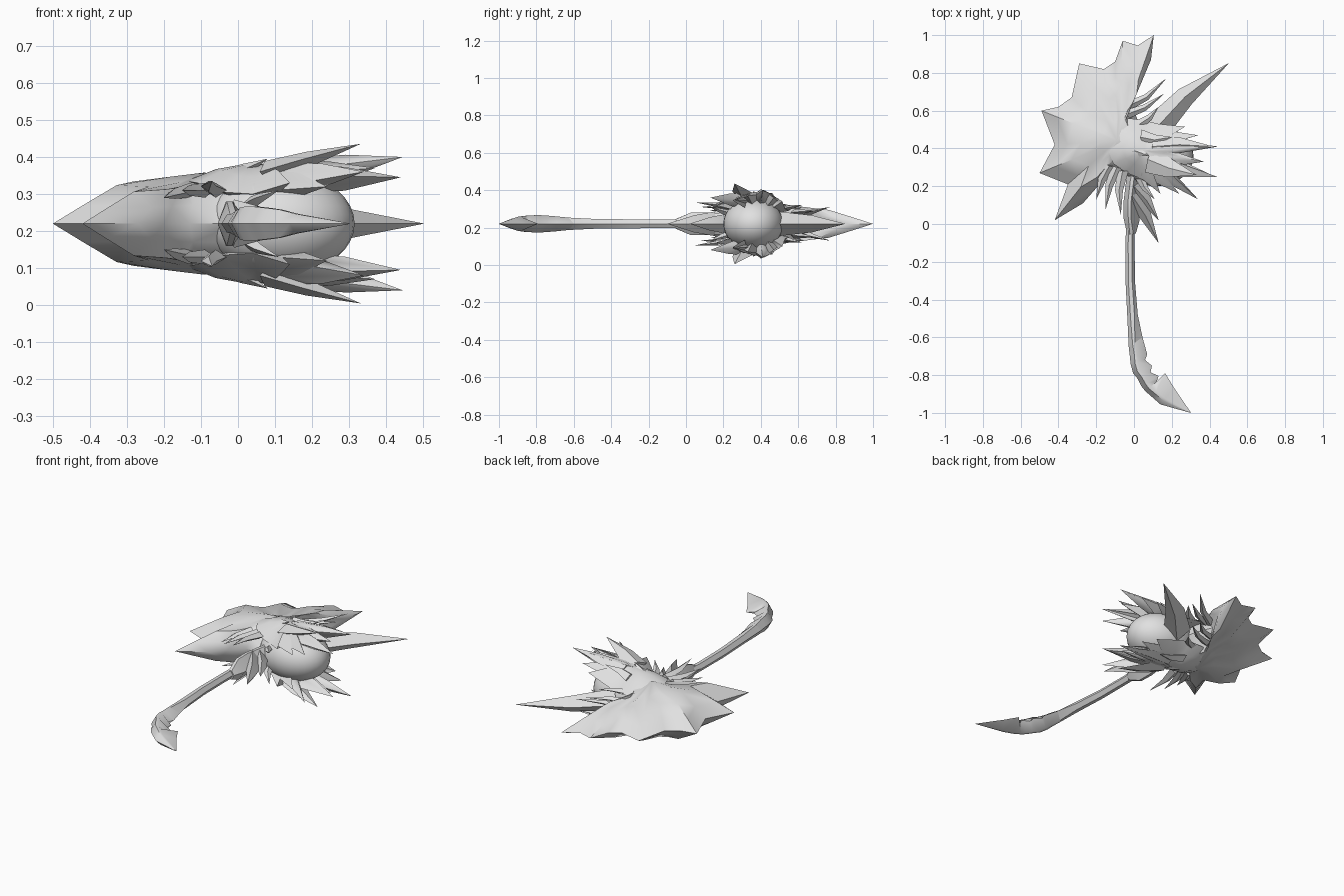
import bpy, bmesh
from mathutils import Vector

if "Cube" in bpy.data.objects:
    bpy.data.objects.remove(bpy.data.objects["Cube"])

MID = 0.22  # height of the symmetry plane
GREY = (0.75, 0.75, 0.75, 1)
steel = bpy.data.materials.new("pale_grey")
steel.use_nodes = True
steel.diffuse_color = GREY
steel.node_tree.nodes["Principled BSDF"].inputs["Base Color"].default_value = GREY


def finish(name, bm, angle):
    bmesh.ops.recalc_face_normals(bm, faces=bm.faces)
    mesh = bpy.data.meshes.new(name)
    bm.to_mesh(mesh)
    bm.free()
    mesh.materials.append(steel)
    ob = bpy.data.objects.new(name, mesh)
    ob.location.z = MID
    bpy.context.collection.objects.link(ob)
    bpy.ops.object.select_all(action='DESELECT')
    ob.select_set(True)
    bpy.context.view_layer.objects.active = ob
    bpy.ops.object.shade_smooth_by_angle(angle=angle)


def bridge(bm, a, b):
    n = len(a)
    for i in range(n):
        bm.faces.new((a[i], a[(i + 1) % n], b[(i + 1) % n], b[i]))


def add_fan(bm, edge, rings, peak):
    """Skin inward from an edge loop over rings of points to a peak."""
    last = edge
    for ring in rings:
        loop = [bm.verts.new(p) for p in ring]
        bridge(bm, last, loop)
        last = loop
    top = bm.verts.new(peak)
    for i in range(len(last)):
        bm.faces.new((last[i], last[(i + 1) % len(last)], top))


def add_loft(bm, rings):
    """Skin a list of equal closed rings and cap both ends."""
    loops = [[bm.verts.new(p) for p in ring] for ring in rings]
    for a, b in zip(loops, loops[1:]):
        bridge(bm, a, b)
    bm.faces.new(loops[0])
    bm.faces.new(loops[-1])


def add_spike(bm, base, tip, width, thick, bend):
    """Diamond-section thorn, bent sideways in the flat plane."""
    base, tip = Vector(base), Vector(tip)
    along = (tip - base).normalized()
    side = along.cross(Vector((0, 0, 1))).normalized()
    up = side.cross(along)
    rings = []
    for t, s in ((0, 1), (0.45, 0.7), (1, 0.01)):
        c = base.lerp(tip, t) + side * bend * 4 * t * (1 - t)
        rings.append([c + side * width * s, c + up * thick * s,
                      c - side * width * s, c - up * thick * s])
    add_loft(bm, rings)


def spikes(name, rows, mirrored=True):
    bm = bmesh.new()
    for base, tip, w, t, bend in rows:
        for s in ((1, -1) if mirrored else (1,)):
            add_spike(bm, (base[0], base[1], s * base[2]), (tip[0], tip[1], s * tip[2]), w, t, bend)
    finish(name, bm, 0.4)


# Jagged blade: sharp rim rising over rings to a thick neck
rim = [(-.42, .02), (-.35, .21), (-.5, .27), (-.42, .42), (-.49, .6), (-.4, .62), (-.33, .67),
       (-.29, .85), (-.16, .82), (-.1, .86), (-.06, .97), (.02, .945), (.105, 1), (.09, .87),
       (.05, .78), (0, .7), (-.02, .65), (.02, .55), (.05, .4), (0, .27), (-.13, .26),
       (-.2, .19), (-.27, .11)]
core = Vector((-.09, .44))
bm = bmesh.new()
edge = [bm.verts.new((x, y, 0)) for x, y in rim]
for s in (1, -1):
    rings = []
    for t, h in ((.2, .055), (.42, .114), (.75, .128)):
        ring = []
        for x, y in rim:
            p = Vector((x, y)).lerp(core, t)
            ring.append((p.x, p.y, s * h * (1 - .35 * abs(y - .42) / .58)))
        rings.append(ring)
    add_fan(bm, edge, rings, (core.x, core.y, s * .138))
finish("jagged_blade", bm, 0.8)

# Round orb held inside the head
bm = bmesh.new()
for v in bmesh.ops.create_uvsphere(bm, u_segments=32, v_segments=18, radius=1)["verts"]:
    v.co = Vector((.115 + .2 * v.co.x, .36 + .16 * v.co.y, .14 * v.co.z))
finish("orb", bm, 1.0)

# Covers clasping the orb above and below, fringed with feathered points
fringe = [(-.14, .4, .115), (-.1, .5, .105), (-.03, .56, .08), (.05, .55, .07), (.13, .53, .08),
          (.27, .515, .12), (.21, .49, .125), (.34, .47, .14), (.24, .44, .15),
          (.445, .41, .18), (.24, .375, .155), (.37, .33, .15), (.24, .31, .14),
          (.44, .25, .125), (.23, .25, .13), (.34, .13, .14), (.17, .22, .11),
          (.24, .16, .1), (.1, .225, .09), (.14, .16, .11), (.04, .24, .08),
          (-.04, .27, .085), (-.11, .32, .11)]
bm = bmesh.new()
hub = Vector((.06, .39, .16))
for s in (1, -1):
    edge = [bm.verts.new((x, y, s * z)) for x, y, z in fringe]
    for mid, lift, top in ((.4, .014, .16), (.4, -.022, .09)):
        rings = []
        for t, rise in ((mid, lift), (.7, lift * .8)):
            ring = []
            for p in fringe:
                q = Vector(p).lerp(Vector((hub.x, hub.y, top)), t)
                ring.append((q.x, q.y, s * (q.z + rise)))
            rings.append(ring)
        add_fan(bm, edge, rings, (hub.x, hub.y, s * top))
finish("head_covers", bm, 0.9)

# Raised thorns sweeping back over the covers
spikes("crest_thorns", [
    ((.08, .34, .14), (.33, .26, .215), .07, .03, .01),
    ((.1, .41, .14), (.42, .41, .18), .055, .03, -.01),
    ((.12, .31, .12), (.41, .26, .13), .05, .03, -.01),
    ((.04, .46, .13), (.2, .46, .165), .04, .025, .015),
    ((-.04, .38, .12), (.08, .36, .175), .04, .025, -.015),
])

# Small thorns between blade and grip, and above the head
spikes("neck_thorns", [
    ((-.09, .3, .09), (-.15, .08, .09), .03, .02, .015),
    ((-.06, .28, .09), (-.07, .05, .115), .03, .02, .015),
    ((-.13, .31, .09), (-.2, .13, .07), .03, .02, .01),
    ((-.04, .62, .04), (.17, .77, .09), .025, .018, .02),
    ((-.04, .58, .06), (.16, .69, .07), .025, .018, .015),
    ((.03, .53, .08), (.13, .62, .1), .025, .015, .01),
    ((.03, .25, .05), (.11, .13, .09), .025, .02, .01),
])

# Long horn on the back of the head
spikes("back_horn", [((.11, .5, 0), (.5, .85, 0), .075, .065, -.022)], False)

# Thorns on the collar
spikes("collar_thorns", [
    ((-.01, .15, 0), (.13, -.1, 0), .045, .065, -.01),
    ((.0, .2, 0), (.13, .02, 0), .04, .05, -.01),
], False)


def bar(name, stations, angle):
    """Hexagonal bar from (left x, left y, right x, right y, half height)."""
    bm = bmesh.new()
    rings = []
    for lx, ly, rx, ry, h in stations:
        a, b = Vector((lx, ly, 0)), Vector((rx, ry, 0))
        up = Vector((0, 0, h))
        span = b - a
        # the ridge keeps its distance from the left edge where the bar widens
        p = a + span.normalized() * min(.3 * span.length, .025)
        q = a + span.normalized() * min(.7 * span.length, .04)
        rings.append([a, p + up, q + up, b, q - up, p - up])
    add_loft(bm, rings)
    finish(name, bm, angle)


# Collar joining grip and head
bar("collar", [(-.02, .34, .06, .3, .06), (-.04, .24, .03, .22, .055), (-.055, .12, .02, .1, .06),
               (-.055, .03, .03, .02, .06), (-.035, -.06, .01, -.05, .025)], 0.5)

# Long curved grip
bar("grip", [(-.04, .05, .005, .05, .025), (-.045, -.1, .003, -.1, .023),
             (-.045, -.3, .005, -.3, .024), (-.035, -.5, .02, -.48, .026),
             (-.028, -.65, .045, -.6, .033)], 0.5)

# Hooked end with a notched inner edge
bar("hooked_end", [(-.028, -.65, .045, -.6, .033), (-.022, -.7, .07, -.69, .04),
                   (-.018, -.74, .058, -.72, .043), (-.005, -.79, .095, -.75, .046),
                   (.02, -.82, .088, -.785, .046), (.04, -.86, .13, -.805, .044),
                   (.06, -.885, .12, -.835, .042), (.1, -.92, .165, -.79, .038),
                   (.14, -.955, .21, -.865, .026), (.3, -1, .301, -.998, .001)], 0.9)
